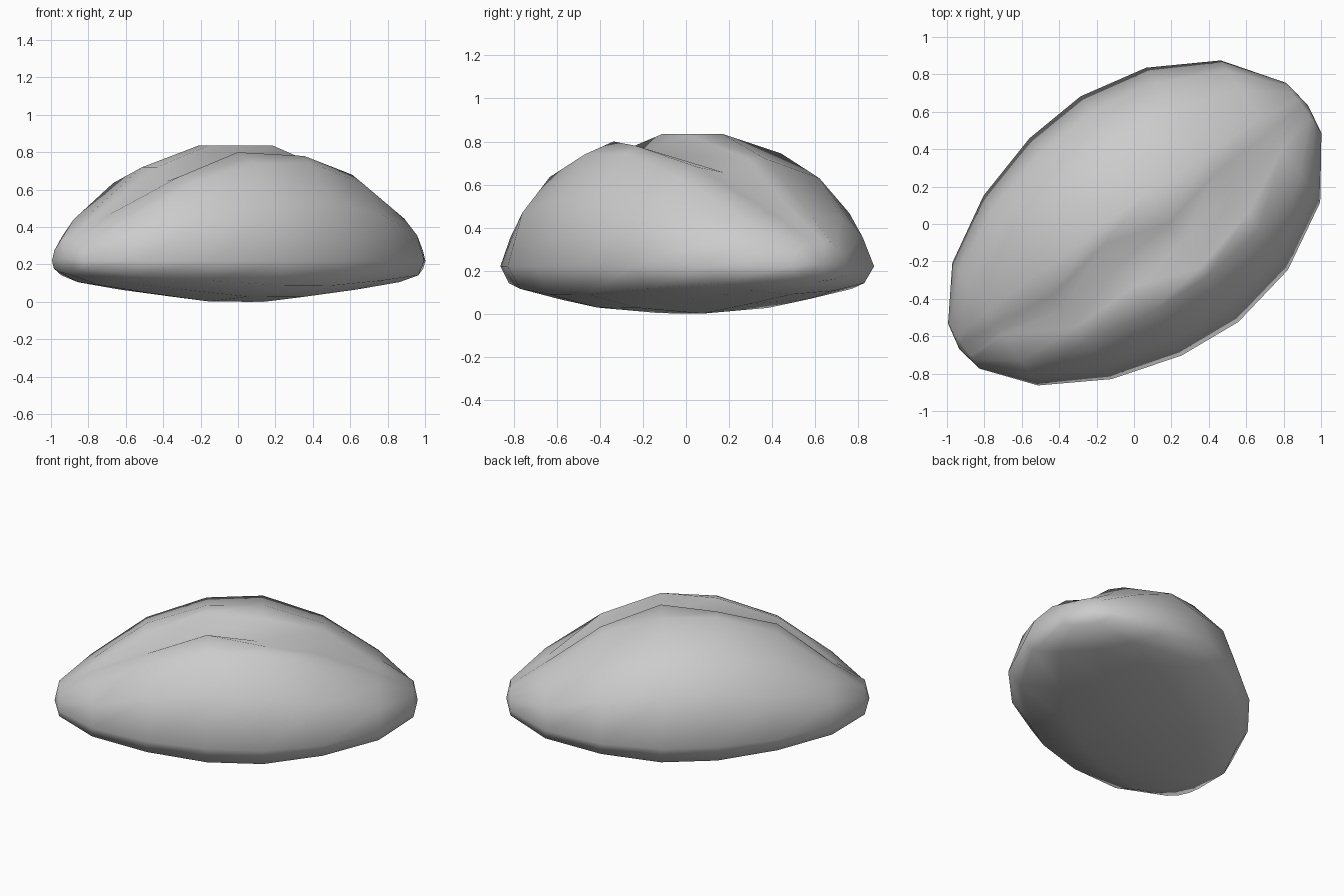
import bpy, bmesh, math

cube = bpy.data.objects.get("Cube")
if cube:
    bpy.data.objects.remove(cube, do_unlink=True)

AXIS = math.radians(35)      # direction of the long axis
SHIFT = -0.013               # sideways centring of the rim
RIM_Z = 0.22

# One row per cross-section along the long axis:
# place, half width, underside z, shoulder z, lip (v, z), groove (v, z), crown (v0, v1, z)
SECTIONS = [
    (-1.12, .147, .15, .31, (-.06, .33), (-.02, .335), (.02, .06, .335)),
    (-.915, .40, .09, .44, (-.07, .46), (-.04, .46), (0, .08, .475)),
    (-.573, .598, .045, .635, (-.26, .67), (-.14, .645), (-.05, .09, .72)),
    (-.195, .709, .002, .74, (-.262, .80), (-.12, .74), (.015, .105, .835)),
    (.157, .736, 0, .745, (-.381, .78), (-.21, .73), (-.09, .11, .835)),
    (.533, .66, .045, .63, (-.29, .68), (-.14, .655), (-.01, .09, .72)),
    (.882, .463, .09, .445, (-.11, .46), (-.05, .46), (0, .09, .475)),
    (1.10, .163, .15, .31, (-.06, .33), (-.02, .335), (.02, .06, .335)),
]


def place(u, v, z):
    """Turn a point from loaf axes to world axes."""
    v += SHIFT
    c, s = math.cos(AXIS), math.sin(AXIS)
    return (u * c - v * s, u * s + v * c, z)


def section(w, low, shoulder, lip, groove, crown):
    """Closed outline of one slice, from the front rim over the top."""
    wall = RIM_Z + 0.6 * (shoulder - RIM_Z)
    edge = low + 0.4 * (RIM_Z - low)
    half = low + 0.12 * (RIM_Z - low)
    front = [(-w, RIM_Z), (-.86 * w, wall), (-.6 * w, shoulder)]
    top = [lip, groove, (crown[0], crown[2]), (crown[1], crown[2])]
    back = [(-v, z) for v, z in reversed(front)]
    under = [(.88 * w, edge), (.5 * w, half), (0, low), (-.5 * w, half), (-.88 * w, edge)]
    return front + top + back + under


# Split bun: loft the slices and close both tips
bm = bmesh.new()
rings = []
for u, *shape in SECTIONS:
    rings.append([bm.verts.new(place(u, v, z)) for v, z in section(*shape)])

count = len(rings[0])
for a, b in zip(rings, rings[1:]):
    for i in range(count):
        j = (i + 1) % count
        bm.faces.new((a[i], a[j], b[j], b[i]))

for ring, u in ((rings[0], -1.149), (rings[-1], 1.126)):
    tip = bm.verts.new(place(u, 0, RIM_Z + .01))
    for i in range(count):
        bm.faces.new((ring[i], ring[(i + 1) % count], tip))

bmesh.ops.recalc_face_normals(bm, faces=bm.faces)
mesh = bpy.data.meshes.new("split_bun")
bm.to_mesh(mesh)
bm.free()
for poly in mesh.polygons:
    poly.use_smooth = True
bun = bpy.data.objects.new("split_bun", mesh)
bpy.context.collection.objects.link(bun)

# Plain grey colour
grey = bpy.data.materials.new("light_grey")
grey.use_nodes = True
colour = (.6, .6, .6, 1)
grey.diffuse_color = colour
shader = grey.node_tree.nodes["Principled BSDF"]
shader.inputs["Base Color"].default_value = colour
shader.inputs["Roughness"].default_value = .8
mesh.materials.append(grey)
